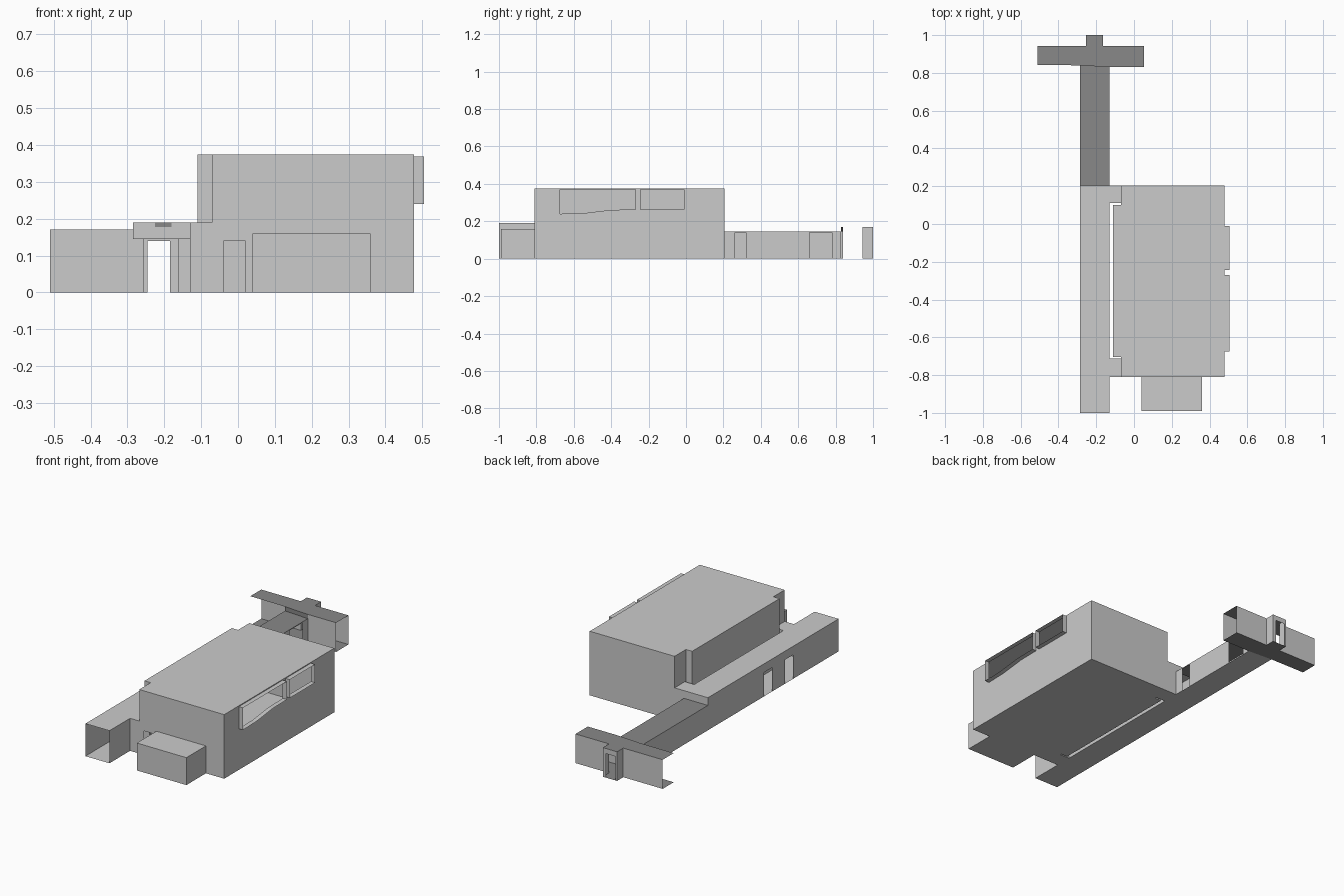
import bpy
import bmesh

cube = bpy.data.objects.get("Cube")
if cube:
    bpy.data.objects.remove(cube, do_unlink=True)


def material(name, value):
    mat = bpy.data.materials.new(name)
    colour = (value, value, value, 1)
    mat.use_nodes = True
    mat.diffuse_color = colour
    mat.node_tree.nodes["Principled BSDF"].inputs["Base Color"].default_value = colour
    return mat


LIGHT, DARK = 0, 1
MATERIALS = [material("light grey", 0.6), material("dark grey", 0.25)]


def face(bm, points, mat=LIGHT):
    bm.faces.new([bm.verts.new(p) for p in points]).material_index = mat


def finish(name, bm):
    bmesh.ops.remove_doubles(bm, verts=bm.verts, dist=0.0001)
    mesh = bpy.data.meshes.new(name)
    bm.to_mesh(mesh)
    bm.free()
    for mat in MATERIALS:
        mesh.materials.append(mat)
    obj = bpy.data.objects.new(name, mesh)
    bpy.context.collection.objects.link(obj)
    return obj


def wall(bm, a, b, height, openings=(), mat=LIGHT):
    """Thin wall from a to b; each opening is a list of (distance, sill, head)."""
    dx, dy = b[0] - a[0], b[1] - a[1]
    length = (dx * dx + dy * dy) ** 0.5

    def at(d, z):
        return (a[0] + dx * d / length, a[1] + dy * d / length, z)

    def strip(d0, d1, low0, low1, high0, high1):
        if d1 - d0 > 0.001 and max(high0 - low0, high1 - low1) > 0.001:
            face(bm, [at(d0, low0), at(d1, low1), at(d1, high1), at(d0, high0)], mat)

    start = 0
    for opening in openings:
        strip(start, opening[0][0], 0, 0, height, height)
        for (d0, s0, h0), (d1, s1, h1) in zip(opening, opening[1:]):
            strip(d0, d1, 0, 0, s0, s1)
            strip(d0, d1, h0, h1, height, height)
        start = opening[-1][0]
    strip(start, length, 0, 0, height, height)


def door(start, end, head=0.14):
    return [(start, 0, head), (end, 0, head)]


def room(name, outline, height, missing=(), openings=None, roof=LIGHT, floor=LIGHT):
    """Open shell over a counter-clockwise outline, with numbered walls."""
    openings = openings or {}
    bm = bmesh.new()
    face(bm, [(x, y, height) for x, y in outline], roof)
    face(bm, [(x, y, 0) for x, y in reversed(outline)], floor)
    for i, a in enumerate(outline):
        if i not in missing:
            wall(bm, a, outline[(i + 1) % len(outline)], height, openings.get(i, ()))
    return finish(name, bm)


def box(x0, x1, y0, y1):
    return [(x0, y0), (x1, y0), (x1, y1), (x0, y1)]


# Layout lines shared by several rooms
FRONT, BACK = -0.81, 0.205
SIDE = 0.478
LEFT, RIGHT = -0.285, -0.13
INNER, BULGE = -0.07, -0.11
BULGE_FRONT, BULGE_BACK = -0.705, 0.1
WINDOW_TOP, WINDOW_OUT = 0.369, 0.505

# Windows as (y, sill) points
windows = [
    [(-0.675, 0.24), (-0.55, 0.243), (-0.40, 0.261), (-0.27, 0.263)],
    [(-0.243, 0.262), (-0.01, 0.262)],
]

# Main hall
hall_outline = [(INNER, FRONT), (SIDE, FRONT), (SIDE, BACK), (INNER, BACK),
                (INNER, BULGE_BACK), (BULGE, BULGE_BACK),
                (BULGE, BULGE_FRONT), (INNER, BULGE_FRONT)]
hall_windows = [[(y - FRONT, sill, WINDOW_TOP) for y, sill in w] for w in windows]
room("main_hall", hall_outline, 0.374, openings={
    0: [door(0.03, 0.09)],
    1: hall_windows,
    3: [door(0.01, 0.095)],
    7: [door(0.01, 0.095)],
})

# Projecting window frames, open at the outer end
for label, sills in zip(("front", "rear"), windows):
    bm = bmesh.new()
    loop = sills + [(sills[-1][0], WINDOW_TOP), (sills[0][0], WINDOW_TOP)]
    for (y0, z0), (y1, z1) in zip(loop, loop[1:] + loop[:1]):
        face(bm, [(SIDE, y0, z0), (SIDE, y1, z1),
                  (WINDOW_OUT, y1, z1), (WINDOW_OUT, y0, z0)])
    finish(label + "_window_frame", bm)

# Front annex
room("front_annex", box(0.04, 0.36, -0.99, FRONT), 0.16, missing=[2])

# Side corridor: open at the front, doorways outside, passages into the hall
side = box(LEFT, RIGHT, -1, BACK)
room("side_corridor", side, 0.19, missing=[0], openings={
    1: [door(0.19, 0.285, 0.19), door(1.11, 1.205, 0.19)],
    2: [door(0, 0.155, 0.145)],
    3: [door(0.515, 0.59), door(0.71, 0.785)],
})
bm = bmesh.new()
face(bm, [(-0.225, 0.203, 0.178), (-0.18, 0.203, 0.178),
          (-0.18, 0.203, 0.19), (-0.225, 0.203, 0.19)], DARK)
finish("corridor_sign_plate", bm)

# Short passages linking corridor and hall
for label, y0, y1 in (("front", FRONT, -0.713), ("rear", 0.11, BACK)):
    room(label + "_passage", box(RIGHT, INNER, y0, y1), 0.19, missing=[1, 3])

# Rear corridor: lower, with a dark roof and two side doorways
room("rear_corridor", [(LEFT, BACK), (RIGHT, BACK), (RIGHT, 0.83), (LEFT, 0.84)],
     0.145, missing=[0, 2], roof=DARK,
     openings={1: [door(0.057, 0.115), door(0.455, 0.575)]})

# Cross passage: open ends, niche gap in the back wall
CROSS_L, CROSS_R, CROSS_B = -0.51, 0.053, 0.943
NICHE_L, NICHE_R = -0.255, -0.163
room("cross_passage",
     [(CROSS_L, 0.842), (LEFT, 0.84), (RIGHT, 0.83), (CROSS_R, 0.83),
      (CROSS_R, CROSS_B), (CROSS_L, CROSS_B)],
     0.17, missing=[0, 1, 3, 5], roof=DARK, floor=DARK,
     openings={4: [door(CROSS_R - NICHE_R, CROSS_R - NICHE_L, 0.17)]})
bm = bmesh.new()
face(bm, [(LEFT, 0.84, 0.145), (RIGHT, 0.83, 0.145),
          (RIGHT, 0.83, 0.17), (LEFT, 0.84, 0.17)], DARK)
finish("cross_passage_header", bm)

# Rear niche with an open doorway
room("rear_niche", box(NICHE_L, NICHE_R, CROSS_B, 1), 0.17, missing=[0],
     roof=DARK, floor=DARK, openings={2: [door(0.022, 0.082)]})
